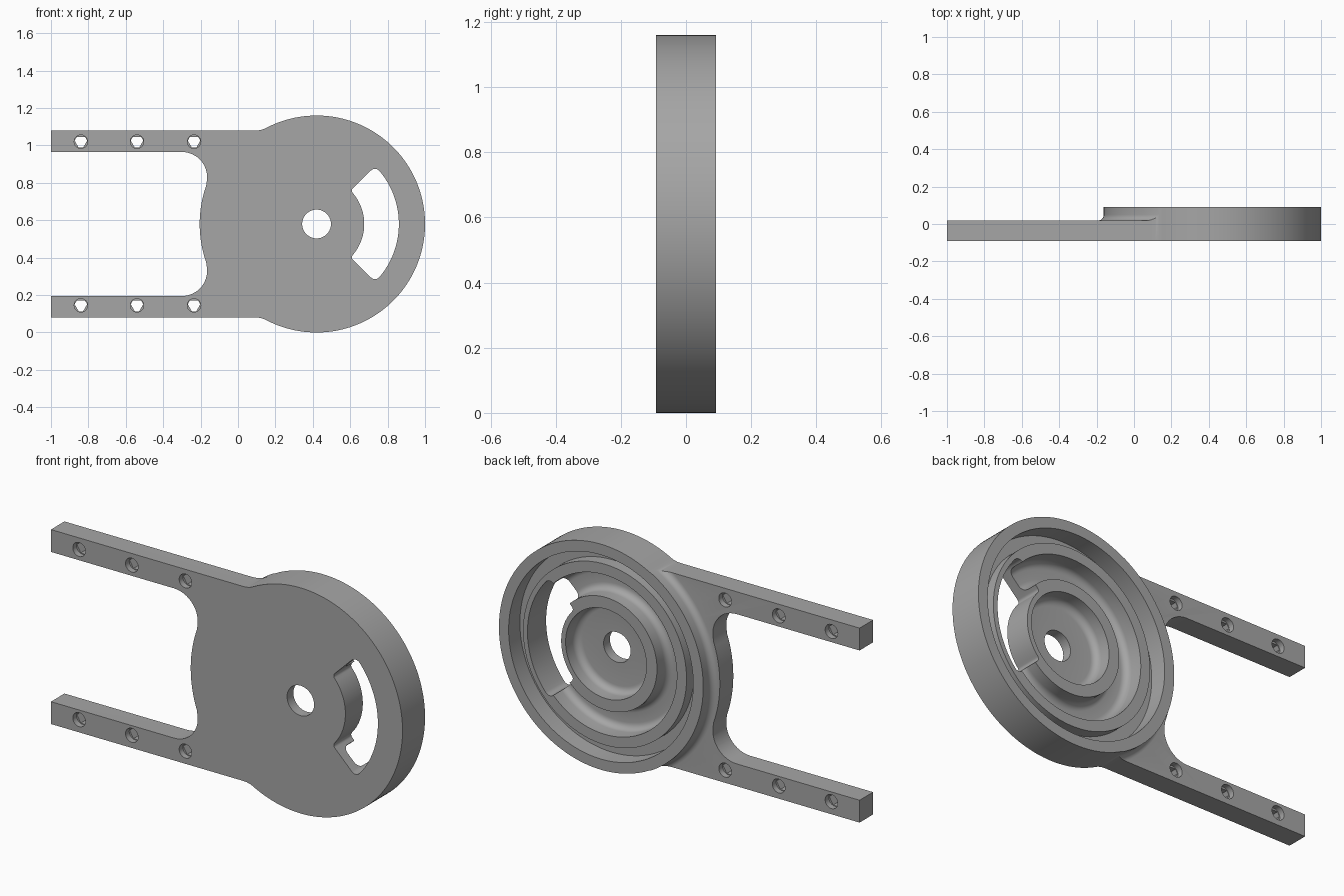
import bpy, bmesh
from math import sin, cos, asin, pi, radians, hypot, atan2, degrees
from mathutils import Matrix, Vector

CX, CZ, R = 0.42, 0.58, 0.58          # disc centre and radius
FRONT, BACK, ARM_BACK = -0.0915, 0.0915, 0.018

if "Cube" in bpy.data.objects:
    bpy.data.objects.remove(bpy.data.objects["Cube"])


def arc(x, z, r, a0, a1, n):
    """Points on an arc, angles in degrees."""
    return [(x + r * cos(radians(a0 + (a1 - a0) * i / n)),
             z + r * sin(radians(a0 + (a1 - a0) * i / n))) for i in range(n + 1)]


def finish(name, bm):
    bmesh.ops.remove_doubles(bm, verts=bm.verts, dist=1e-5)
    bmesh.ops.recalc_face_normals(bm, faces=bm.faces)
    mesh = bpy.data.meshes.new(name)
    bm.to_mesh(mesh)
    bm.free()
    obj = bpy.data.objects.new(name, mesh)
    bpy.context.scene.collection.objects.link(obj)
    return obj


def prism(name, points, y0, y1):
    """Extrude an outline in x, z from y0 to y1."""
    bm = bmesh.new()
    face = bm.faces.new([bm.verts.new((x, y0, z)) for x, z in points])
    new = bmesh.ops.extrude_face_region(bm, geom=[face])["geom"]
    verts = [v for v in new if isinstance(v, bmesh.types.BMVert)]
    bmesh.ops.translate(bm, verts=verts, vec=(0, y1 - y0, 0))
    return finish(name, bm)


def lathe(name, profile, steps=128):
    """Turn a closed outline of (radius, y) about the disc axis."""
    bm = bmesh.new()
    verts = [bm.verts.new((CX + r, y, CZ)) for r, y in profile]
    edges = [bm.edges.new((verts[i - 1], verts[i])) for i in range(len(verts))
             if profile[i - 1][0] + profile[i][0] > 0]
    bmesh.ops.spin(bm, geom=verts + edges, cent=(CX, 0, CZ), axis=(0, 1, 0),
                   angle=2 * pi, steps=steps)
    return finish(name, bm)


def cut(body, cutter):
    """Subtract the cutter and throw it away."""
    cutter.hide_render = True
    mod = body.modifiers.new("cut", "BOOLEAN")
    mod.operation, mod.solver, mod.object = "DIFFERENCE", "EXACT", cutter
    deps = bpy.context.evaluated_depsgraph_get()
    mesh = bpy.data.meshes.new_from_object(body.evaluated_get(deps))
    body.modifiers.clear()
    body.data = mesh
    bpy.data.objects.remove(cutter)


# Upper half of the outline, from the bay between the arms round to the disc
BAY, ARM_IN, ARM_OUT, FIL, JOIN = 0.625, 0.965, 1.08, 0.135, 0.12
fx, fz = -0.30, ARM_IN - FIL
bay_angle = degrees(atan2(fz - CZ, fx - CX))
jz = ARM_OUT + JOIN
jx = CX - (((R + JOIN) ** 2 - (jz - CZ) ** 2) ** 0.5)
join_angle = degrees(atan2(jz - CZ, jx - CX))
upper = arc(CX, CZ, BAY, 180, bay_angle, 10)
upper += arc(fx, fz, FIL, bay_angle - 180, 90, 14)[1:]
upper += [(-1, ARM_IN), (-1, ARM_OUT)]
upper += arc(jx, jz, JOIN, -90, join_angle - 180, 6)
upper += arc(CX, CZ, R, join_angle, 0, 56)[1:]
lower = [(x, 2 * CZ - z) for x, z in reversed(upper[1:-1])]
body = prism("bracket_body", upper + lower, FRONT, BACK)

# Lower the arms behind the disc, leaving a fillet round the disc wall
flare = [(r, y) for r, y in arc(R + 0.034, ARM_BACK + 0.032, 0.032, 180, 270, 6)]
cut(body, lathe("arm_step", [(R + 0.002, 0.2)] + flare + [(1.8, ARM_BACK), (1.8, 0.2)]))

# Recess in the back: hub ring, deep pocket, raised ridge and outer groove
FLOOR, HUB, RIDGE, F = -0.04, 0.05, 0.06, 0.035
recess = [(0, FLOOR)]
recess += arc(0.23 - F, FLOOR + F, F, -90, 0, 6)
recess += [(0.23, HUB), (0.29, HUB)]
recess += arc(0.29 + F, FLOOR + F, F, 180, 270, 6)
recess += arc(0.41 - F, FLOOR + F, F, -90, 0, 6)
recess += [(0.41, RIDGE), (0.465, RIDGE), (0.465, 0), (0.525, 0), (0.525, 0.2), (0, 0.2)]
cut(body, lathe("recess", recess))

# Curved window with rounded corners
W_IN, W_OUT, HALF = 0.255, 0.44, 44.5


def corner(r_centre, r, a0, a1):
    off = HALF - degrees(asin(r / r_centre))
    x, z = CX + r_centre * cos(radians(off)), CZ + r_centre * sin(radians(off))
    return off, arc(x, z, r, off if a0 is None else a0, off + 180 if a1 is None else a1, 6)


out_angle, out_corner = corner(W_OUT - 0.03, 0.03, None, HALF + 90)
in_angle, in_corner = corner(W_IN + 0.018, 0.018, HALF + 90, None)
half = arc(CX, CZ, W_OUT, 0, out_angle, 16)[:-1] + out_corner + in_corner
half += arc(CX, CZ, W_IN, in_angle, 0, 14)[1:]
mirrored = [(x, 2 * CZ - z) for x, z in reversed(half[1:-1])]
cut(body, prism("window", half + mirrored, -0.3, 0.3))

# Axle hole
cut(body, prism("axle_hole", arc(CX, CZ, 0.077, 0, 360, 48)[:-1], -0.3, 0.3))

# Screw holes: three-lobed bore with round mouths
for x in (-0.84, -0.54, -0.235):
    for z in (0.145, 1.02):
        lobes = [(x + 0.034 * cos(radians(a + d)), z + 0.034 * sin(radians(a + d)))
                 for a in (30, 150, 270) for d in (-20, 20)]
        cut(body, prism("bore", lobes, -0.3, 0.3))
        ring = arc(x, z, 0.036, 0, 360, 24)[:-1]
        cut(body, prism("front_mouth", ring, -0.3, FRONT + 0.03))
        cut(body, prism("back_mouth", ring, ARM_BACK - 0.03, 0.3))

# Material and shading
grey = bpy.data.materials.new("plain_grey")
grey.use_nodes = True
colour = (0.38, 0.38, 0.38, 1)
grey.diffuse_color = colour
grey.node_tree.nodes["Principled BSDF"].inputs["Base Color"].default_value = colour
body.data.materials.clear()
body.data.materials.append(grey)
bpy.ops.object.select_all(action="DESELECT")
body.select_set(True)
bpy.context.view_layer.objects.active = body
bpy.ops.object.shade_smooth_by_angle(angle=radians(30))
